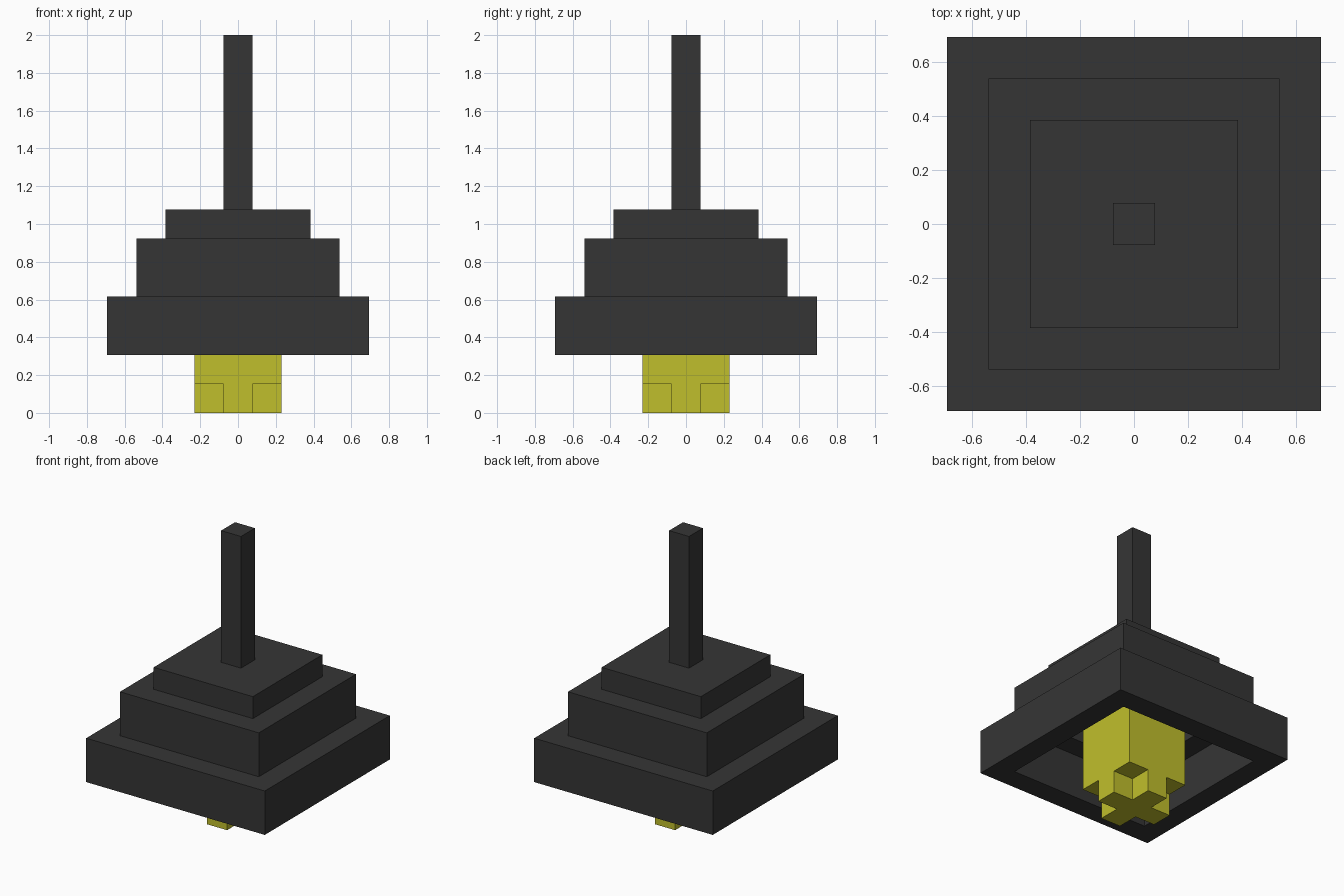
import bpy
import bmesh

cube = bpy.data.objects.get("Cube")
if cube:
    bpy.data.objects.remove(cube, do_unlink=True)

U = 2 / 13  # block size: the lamp is 13 blocks tall


def material(name, rgb):
    m = bpy.data.materials.new(name)
    m.use_nodes = True
    m.diffuse_color = (*rgb, 1)
    bsdf = m.node_tree.nodes["Principled BSDF"]
    bsdf.inputs["Base Color"].default_value = (*rgb, 1)
    bsdf.inputs["Roughness"].default_value = 0.8
    return m


def finish(name, bm, mat):
    bmesh.ops.recalc_face_normals(bm, faces=bm.faces)
    mesh = bpy.data.meshes.new(name)
    bm.to_mesh(mesh)
    bm.free()
    mesh.materials.append(mat)
    obj = bpy.data.objects.new(name, mesh)
    bpy.context.collection.objects.link(obj)
    return obj


def prism(name, outline, z0, z1, mat):
    """Extrude a flat outline (in blocks) from z0 to z1."""
    bm = bmesh.new()
    face = bm.faces.new([bm.verts.new((x * U, y * U, z0 * U)) for x, y in outline])
    ext = bmesh.ops.extrude_face_region(bm, geom=[face])["geom"]
    top = [v for v in ext if isinstance(v, bmesh.types.BMVert)]
    bmesh.ops.translate(bm, verts=top, vec=(0, 0, (z1 - z0) * U))
    return finish(name, bm, mat)


def square(h):
    return [(-h, -h), (h, -h), (h, h), (-h, h)]


def square_frame(name, outer, inner, z0, z1, mat):
    """Open square tube: four loops joined around its wall section."""
    bm = bmesh.new()
    section = [(outer, z0), (outer, z1), (inner, z1), (inner, z0)]
    loops = [[bm.verts.new((x * U, y * U, z * U)) for x, y in square(h)]
             for h, z in section]
    for i in range(4):
        a, b = loops[i], loops[(i + 1) % 4]
        for j in range(4):
            k = (j + 1) % 4
            bm.faces.new((a[j], a[k], b[k], b[j]))
    return finish(name, bm, mat)


black = material("charcoal", (0.036, 0.036, 0.036))
yellow = material("bulb yellow", (0.53, 0.52, 0.025))

# Hollow stepped shade, closed by a solid cap, hung on a rod
square_frame("shade_lower_tier", 4.5, 3.5, 2, 4, black)
square_frame("shade_middle_tier", 3.5, 2.5, 4, 6, black)
prism("shade_cap", square(2.5), 6, 7, black)
prism("hanging_rod", square(0.5), 7, 13, black)

# Square bulb with a cross-shaped tip
prism("bulb", square(1.5), 1, 6, yellow)
a, b = 0.5, 1.5
plus = [(-a, -b), (a, -b), (a, -a), (b, -a), (b, a), (a, a),
        (a, b), (-a, b), (-a, a), (-b, a), (-b, -a), (-a, -a)]
prism("bulb_tip", plus, 0, 1, yellow)
